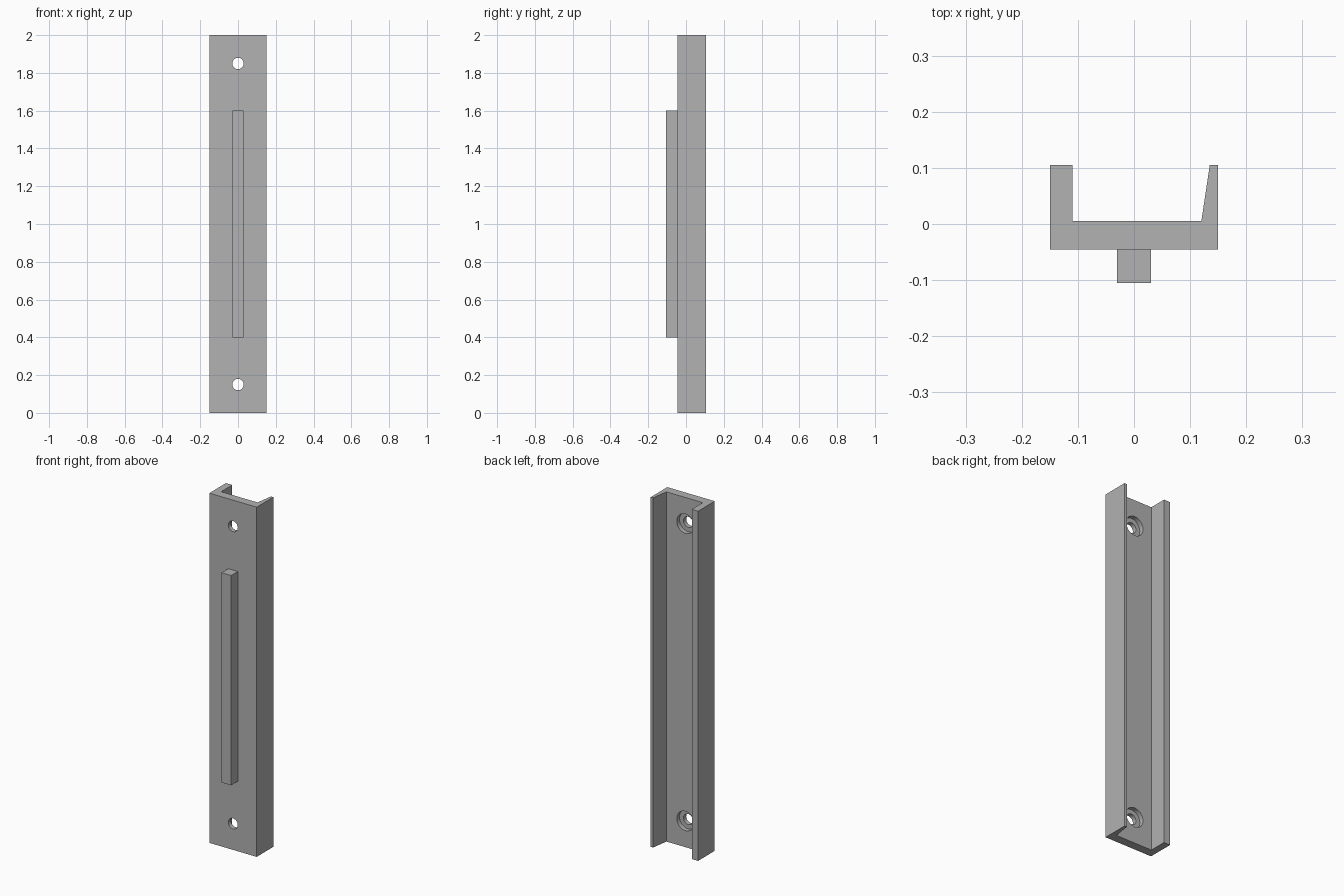
import bpy, bmesh
from mathutils import Matrix

default = bpy.data.objects.get("Cube")
if default:
    bpy.data.objects.remove(default, do_unlink=True)

grey = bpy.data.materials.new("light_grey")
grey.use_nodes = True
colour = (0.445, 0.445, 0.445, 1)
grey.diffuse_color = colour
grey.node_tree.nodes["Principled BSDF"].inputs["Base Color"].default_value = colour


def extrude_profile(name, points, z0, z1):
    """Upright prism from an anticlockwise x, y outline."""
    bm = bmesh.new()
    base = bm.faces.new([bm.verts.new((x, y, z0)) for x, y in points])
    top = bmesh.ops.extrude_face_region(bm, geom=[base])["geom"]
    verts = [v for v in top if isinstance(v, bmesh.types.BMVert)]
    bmesh.ops.translate(bm, vec=(0, 0, z1 - z0), verts=verts)
    bmesh.ops.recalc_face_normals(bm, faces=bm.faces)
    return finish(name, bm)


def cylinder_y(name, radius, y0, y1, z):
    """Cylinder lying along y, centred on x = 0."""
    bm = bmesh.new()
    place = Matrix.Translation((0, (y0 + y1) / 2, z)) @ Matrix.Rotation(1.5707963, 4, "X")
    bmesh.ops.create_cone(bm, cap_ends=True, segments=48, radius1=radius,
                          radius2=radius, depth=y1 - y0, matrix=place)
    return finish(name, bm)


def finish(name, bm):
    mesh = bpy.data.meshes.new(name)
    bm.to_mesh(mesh)
    bm.free()
    mesh.materials.append(grey)
    obj = bpy.data.objects.new(name, mesh)
    bpy.context.collection.objects.link(obj)
    return obj


def cut(target, cutter):
    bpy.context.view_layer.objects.active = target
    mod = target.modifiers.new("cut", "BOOLEAN")
    mod.operation = "DIFFERENCE"
    mod.solver = "EXACT"
    mod.object = cutter
    bpy.ops.object.modifier_apply(modifier=mod.name)
    bpy.data.objects.remove(cutter, do_unlink=True)


# Channel with one thick flange and one thin tapered flange
outline = [(-0.15, -0.045), (0.15, -0.045), (0.15, 0.105), (0.135, 0.105),
           (0.12, 0.005), (-0.11, 0.005), (-0.11, 0.105), (-0.15, 0.105)]
channel = extrude_profile("channel", outline, 0, 2)

# Screw holes, counterbored from the back
for z in (0.15, 1.85):
    cut(channel, cylinder_y("screw_hole", 0.03, -0.1, 0.05, z))
    cut(channel, cylinder_y("counterbore", 0.055, -0.02, 0.05, z))

# Square rib on the front face
extrude_profile("front_rib", [(-0.03, -0.105), (0.03, -0.105),
                              (0.03, -0.045), (-0.03, -0.045)], 0.4, 1.6)

# Round hole walls, crisp edges elsewhere
bpy.ops.object.select_all(action="DESELECT")
channel.select_set(True)
bpy.context.view_layer.objects.active = channel
bpy.ops.object.shade_smooth_by_angle()
